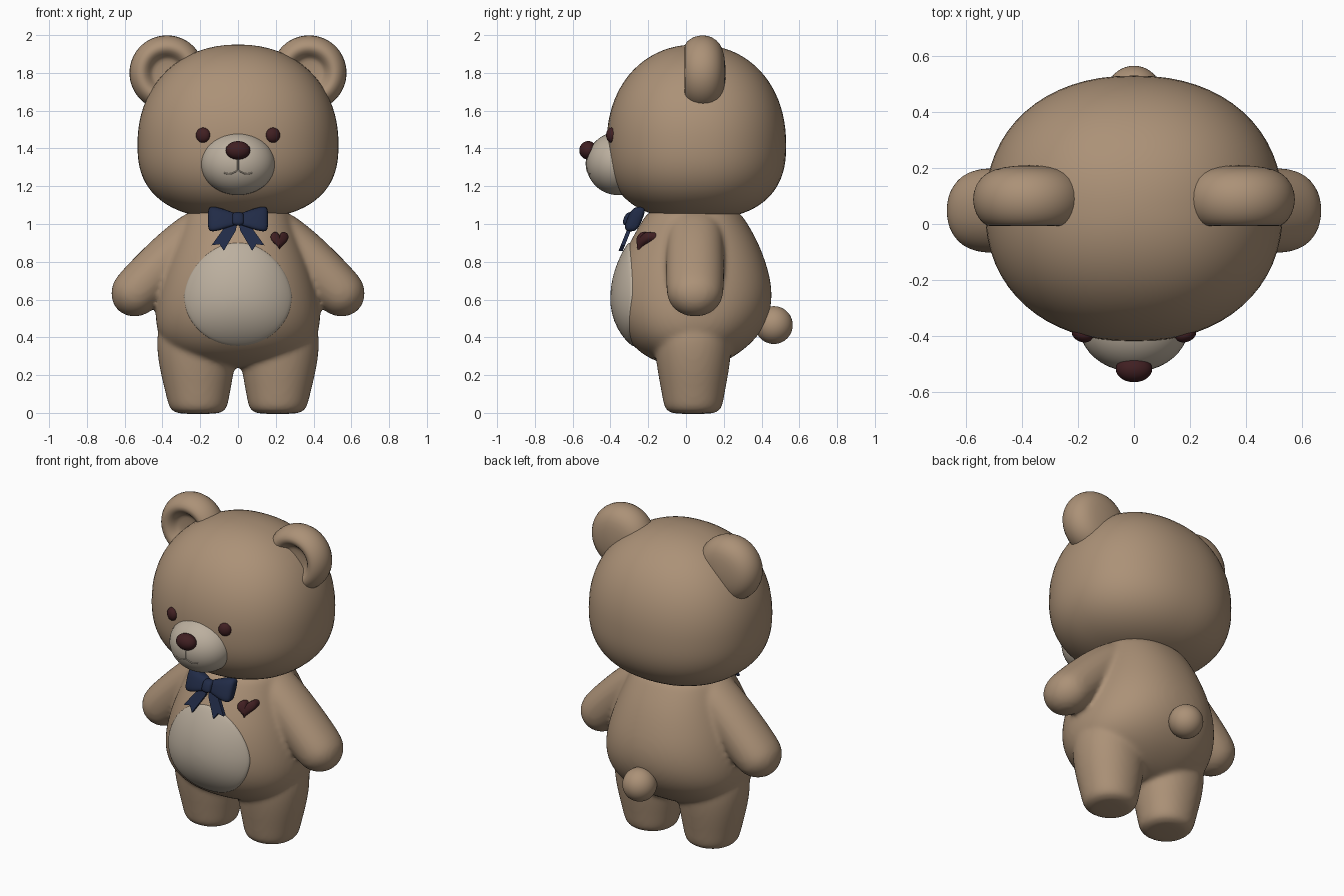
import bpy, bmesh, math
from mathutils import Vector
from mathutils.bvhtree import BVHTree

if "Cube" in bpy.data.objects:
    bpy.data.objects.remove(bpy.data.objects["Cube"])


def material(name, rgb):
    m = bpy.data.materials.new(name)
    m.diffuse_color = (*rgb, 1)
    m.use_nodes = True
    m.node_tree.nodes["Principled BSDF"].inputs["Base Color"].default_value = m.diffuse_color
    return m


FUR = material("tan fur", (0.41, 0.285, 0.185))
CREAM = material("cream", (0.50, 0.43, 0.345))
MAROON = material("dark maroon", (0.052, 0.014, 0.016))
NAVY = material("navy", (0.015, 0.024, 0.062))


def finish(bm, name, mat, subsurf=0, smooth=True):
    bmesh.ops.recalc_face_normals(bm, faces=bm.faces)
    me = bpy.data.meshes.new(name)
    bm.to_mesh(me)
    bm.free()
    me.materials.append(mat)
    me.polygons.foreach_set("use_smooth", [smooth] * len(me.polygons))
    ob = bpy.data.objects.new(name, me)
    bpy.context.collection.objects.link(ob)
    if subsurf:
        mod = ob.modifiers.new("subsurf", 'SUBSURF')
        mod.levels = mod.render_levels = subsurf
    return ob


def loft(bm, rings, n=32, power=2.0):
    """Skin closed (super)elliptic rings given as (centre, axis u, axis v)."""
    loops = []
    for c, u, v in rings:
        loop = []
        for i in range(n):
            a = 2 * math.pi * i / n
            ca, sa = math.cos(a), math.sin(a)
            x = math.copysign(abs(ca) ** (2 / power), ca)
            y = math.copysign(abs(sa) ** (2 / power), sa)
            loop.append(bm.verts.new(Vector(c) + x * Vector(u) + y * Vector(v)))
        loops.append(loop)
    for a, b in zip(loops, loops[1:]):
        for i in range(n):
            j = (i + 1) % n
            bm.faces.new((a[i], a[j], b[j], b[i]))
    bm.faces.new(loops[0])
    bm.faces.new(loops[-1])


def ellipsoid(name, mat, centre, radii, turn=0):
    bpy.ops.mesh.primitive_uv_sphere_add(segments=40, ring_count=24, radius=1,
                                         location=centre, rotation=(0, 0, turn))
    ob = bpy.context.object
    ob.name = name
    ob.scale = radii
    ob.data.materials.append(mat)
    bpy.ops.object.shade_smooth()
    return ob


def surface(ob):
    bpy.context.view_layer.update()
    tree = BVHTree.FromObject(ob, bpy.context.evaluated_depsgraph_get())
    mw = ob.matrix_world

    def front(x, z):
        """Front-most y of the surface at (x, z)."""
        inv = mw.inverted()
        o = inv @ Vector((x, -3, z))
        d = (inv.to_3x3() @ Vector((0, 1, 0))).normalized()
        hit = tree.ray_cast(o, d)[0]
        return (mw @ hit).y if hit else 0
    return front


def patch(name, mat, front, outline, layers, n=64):
    """Padded shape lying on a surface; layers are (scale, height), outside in."""
    bm = bmesh.new()
    loops = []
    for r, h in layers:
        loop = []
        for i in range(n):
            x, z = outline(2 * math.pi * i / n, r)
            loop.append(bm.verts.new((x, front(x, z) - h, z)))
        loops.append(loop)
    for a, b in zip(loops, loops[1:]):
        for i in range(n):
            j = (i + 1) % n
            bm.faces.new((a[i], a[j], b[j], b[i]))
    bm.faces.new(loops[-1])
    ob = finish(bm, name, mat)
    if sum(p.normal.y * p.area for p in ob.data.polygons) > 0:
        ob.data.flip_normals()
    return ob


# Body: torso, legs and arms blended into one skin
bm = bmesh.new()
torso = [(.24, .08, -.04, .10), (.255, .2, -.11, .17), (.295, .31, -.21, .25),
         (.36, .395, -.29, .34), (.45, .436, -.35, .415), (.56, .438, -.38, .455),
         (.68, .415, -.375, .455), (.80, .378, -.345, .423), (.92, .33, -.29, .375),
         (1.02, .29, -.23, .315), (1.10, .25, -.18, .26)]
loft(bm, [((0, (f + b) / 2, z), (rx, 0, 0), (0, (b - f) / 2, 0))
          for z, rx, f, b in torso], 48, 2.2)
legs = [(-.006, .085, .085), (.002, .125, .125), (.02, .15, .15), (.06, .162, .16), (.12, .174, .17),
        (.25, .203, .195), (.40, .214, .21), (.50, .18, .18)]
shoulder, hand = Vector((.20, .048, .98)), Vector((.541, .048, .640))
d = (hand - shoulder).normalized()
for s in (-1, 1):
    loft(bm, [((s * (.21 + .03 * max(z, 0)), .038, z), (rx, 0, 0), (0, ry, 0))
              for z, rx, ry in legs], 32, 2.1)
    arm = [(shoulder - d * .05, .08, .12), (shoulder, .112, .148),
           (shoulder.lerp(hand, .35), .133, .153), (shoulder.lerp(hand, .7), .135, .155)]
    arm += [(hand + d * .135 * math.sin(t), .132 * math.cos(t), .153 * math.cos(t))
            for t in (0, .45, .9, 1.25, 1.45)]
    loft(bm, [((s * c.x, c.y, c.z), (-s * d.z * r, 0, d.x * r), (0, w, 0))
              for c, r, w in arm], 32, 2.1)
body = finish(bm, "body", FUR, 2)
mod = body.modifiers.new("blend", 'REMESH')
mod.mode, mod.voxel_size, mod.use_smooth_shade = 'VOXEL', .014, True
mod = body.modifiers.new("relax", 'SMOOTH')
mod.factor, mod.iterations = .5, 8

# Head: egg shape, flatter underneath
bm = bmesh.new()
rings = []
for i in range(41):
    t = math.radians(-88 + 176 * i / 40)
    h = math.sin(t)
    p, height = (2.15, .53) if h > 0 else (2.5, .395)
    r = (1 - abs(h) ** p) ** (1 / p)
    rings.append(((0, .055, 1.42 + h * height), (.532 * r, 0, 0), (0, .475 * r, 0)))
loft(bm, rings, 64, 2.2)
head = finish(bm, "head", FUR)
head_front, body_front = surface(head), surface(body)

# Ears: dished in front, domed behind
ear = [(.012, .05), (.065, .048), (.083, .040), (.1, .012), (.13, -.014), (.165, .0),
       (.192, .038), (.203, .088), (.192, .14), (.155, .185), (.09, .205), (.01, .21)]
for s, side in ((-1, "left"), (1, "right")):
    bm = bmesh.new()
    loft(bm, [((s * .376, y, 1.80), (r, 0, 0), (0, 0, r)) for r, y in ear], 40)
    finish(bm, side + "_ear", FUR, 1)
    x, z = s * .185, 1.47
    ellipsoid(side + "_eye", MAROON, (x, head_front(x, z) + .003, z), (.039, .028, .040), s * .4)

# Muzzle, nose and tail
muzzle = ellipsoid("muzzle", CREAM, (0, -.36, 1.32), (.197, .168, .167))
ellipsoid("nose", MAROON, (0, -.518, 1.39), (.065, .047, .049))
ellipsoid("tail", FUR, (0, .465, .465), (.1, .1, .1))

# Mouth: thin raised seams on the muzzle
muzzle_front = surface(muzzle)
lines = [[(0, 1.36 - .0125 * i) for i in range(7)]]
for s in (-1, 1):
    lines.append([(s * .075 * i / 10, 1.285 - .02 * math.sin(math.pi * i / 13)) for i in range(11)])
cu = bpy.data.curves.new("mouth", 'CURVE')
cu.dimensions, cu.bevel_depth, cu.bevel_resolution = '3D', .004, 1
for line in lines:
    sp = cu.splines.new('POLY')
    sp.points.add(len(line) - 1)
    for pt, (x, z) in zip(sp.points, line):
        pt.co = (x, muzzle_front(x, z), z, 1)
cu.materials.append(CREAM)
bpy.context.collection.objects.link(bpy.data.objects.new("mouth", cu))


# Belly patch follows the body; heart is a flat pad tilted to the chest
def belly(a, r):
    s = math.sin(a)
    return (.285 * r * math.cos(a) * (1 - .1 * max(s, 0)),
            .62 + r * s * (.28 if s > 0 else .265))


def heart(a, r):
    z = 13 * math.cos(a) - 5 * math.cos(2 * a) - 2 * math.cos(3 * a) - math.cos(4 * a)
    return .22 + .0029 * r * 16 * math.sin(a) ** 3, .912 + .0032 * r * (z + 2)


def chest_plane(x, z):
    return body_front(.22, .91) + .55 * (x - .22) + .35 * (z - .91)


patch("belly_patch", CREAM, body_front, belly,
      [(1, -.006)] + [(r, .006 + .02 * math.sqrt(1 - r * r))
                      for r in (1, .985, .95, .88, .78, .65, .5, .35, .2, .05)])
patch("chest_heart", MAROON, chest_plane, heart,
      [(.95, -.03), (1, -.005), (1.02, .010), (.95, .019), (.75, .026), (.4, .030), (.05, .031)])


# Bow: two loops, knot and two notched tails, leaning forward at the bottom
lobe = [(.0, .03, .02), (.03, .036, .026), (.07, .052, .038), (.12, .066, .042),
        (.148, .066, .036), (.16, .052, .024)]
shape = [(.0, 1.02), (.055, 1.005), (.14, .887), (.098, .893), (.075, .858), (.012, .965)]
for s, side in ((-1, "left"), (1, "right")):
    bm = bmesh.new()
    loft(bm, [((s * x, -.285 + x * .12, 1.026), (0, .38 * hz, hz), (0, hy, 0))
              for x, hz, hy in lobe], 24, 3)
    finish(bm, side + "_bow_loop", NAVY, 1)
    bm = bmesh.new()
    f = bm.faces.new([bm.verts.new((s * x, -.29 + (z - .97) * .40, z)) for x, z in shape])
    ext = bmesh.ops.extrude_face_region(bm, geom=[f])
    bmesh.ops.translate(bm, vec=(0, -.022, 0),
                        verts=[v for v in ext["geom"] if isinstance(v, bmesh.types.BMVert)])
    finish(bm, side + "_bow_tail", NAVY, smooth=False)
bm = bmesh.new()
loft(bm, [((x, -.30, 1.028), (0, .012, hz), (0, hy, 0)) for x, hz, hy in
          ((-.031, .024, .018), (-.024, .034, .027), (0, .037, .032), (.024, .034, .027), (.031, .024, .018))],
     20, 2.6)
finish(bm, "bow_knot", NAVY, 1)
